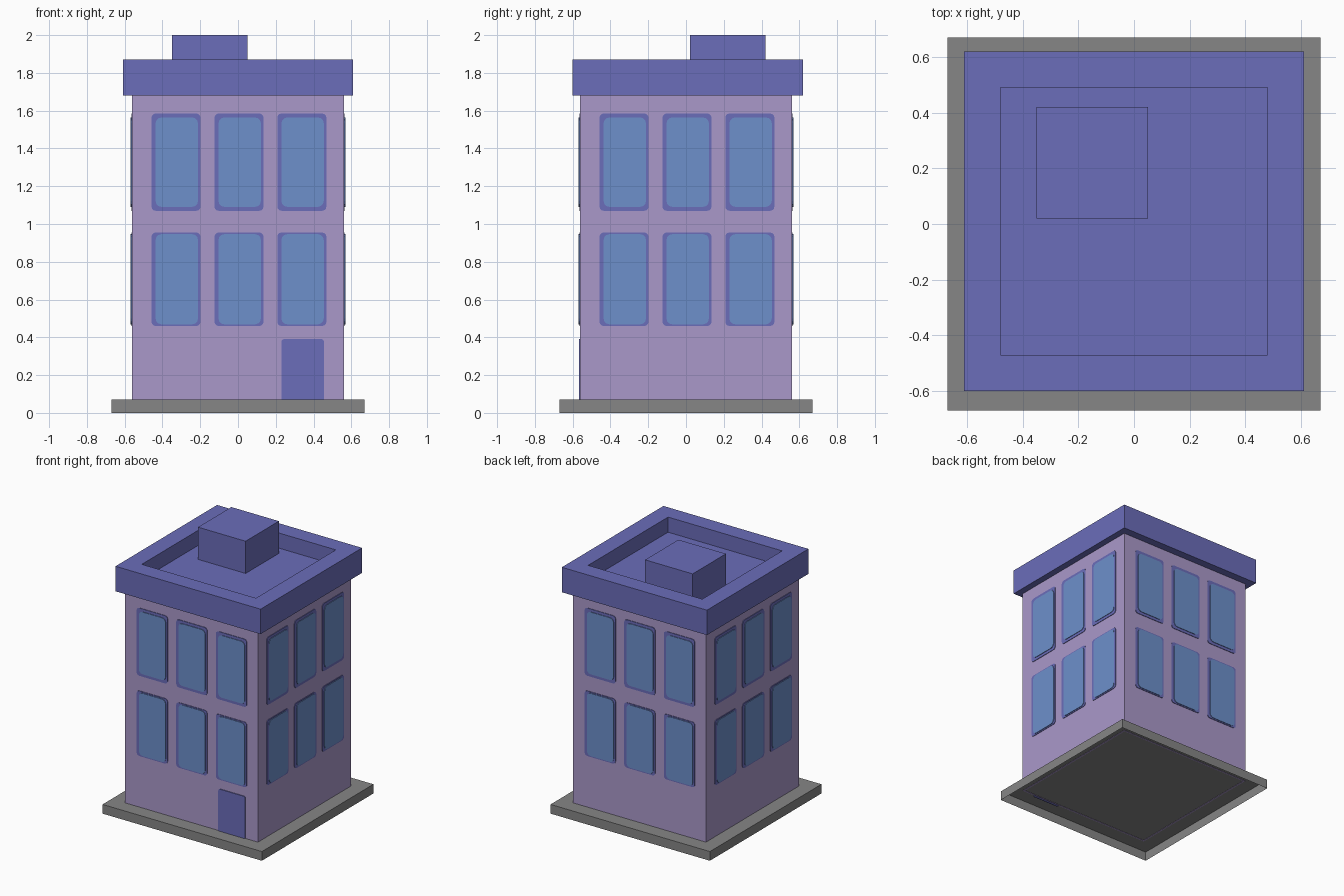
import bpy, bmesh, math
from mathutils import Matrix, Vector

if "Cube" in bpy.data.objects:
    bpy.data.objects.remove(bpy.data.objects["Cube"])


def material(name, r, g, b):
    lin = [(((c / 255) + 0.055) / 1.055) ** 2.4 for c in (r, g, b)]
    m = bpy.data.materials.new(name)
    m.diffuse_color = (*lin, 1)
    m.use_nodes = True
    m.node_tree.nodes["Principled BSDF"].inputs["Base Color"].default_value = m.diffuse_color
    return m


LILAC = material("lilac wall", 170, 153, 202)
BLUE = material("violet blue trim", 107, 109, 186)
GLASS = material("window blue", 109, 144, 203)
GREY = material("paving grey", 134, 134, 134)


def finish(name, bm, mat):
    bmesh.ops.recalc_face_normals(bm, faces=bm.faces)
    me = bpy.data.meshes.new(name)
    bm.to_mesh(me)
    bm.free()
    me.materials.append(mat)
    ob = bpy.data.objects.new(name, me)
    bpy.context.collection.objects.link(ob)
    return ob


def box(name, x0, x1, y0, y1, z0, z1, mat, drop_bottom=False):
    bm = bmesh.new()
    bmesh.ops.create_cube(bm, size=1)
    for v in bm.verts:
        v.co = Vector((x1 if v.co.x > 0 else x0, y1 if v.co.y > 0 else y0, z1 if v.co.z > 0 else z0))
    if drop_bottom:
        low = [f for f in bm.faces if all(abs(v.co.z - z0) < 1e-5 for v in f.verts)]
        bmesh.ops.delete(bm, geom=low, context='FACES_ONLY')
    return finish(name, bm, mat)


def frame(name, outer, inner, y, z0, z1, mat, floor=None):
    """Square ring; with a floor height it becomes a tray with a flat underside."""
    bm = bmesh.new()

    def loop(h, z):
        return [bm.verts.new((sx * h, y + sy * h, z)) for sx, sy in ((-1, -1), (1, -1), (1, 1), (-1, 1))]
    low = z0 if floor is None else floor
    loops = [loop(outer, z0), loop(outer, z1), loop(inner, z1), loop(inner, low)]
    if floor is None:
        loops.append(loops[0])
    for a, b in zip(loops, loops[1:]):
        for i in range(4):
            j = (i + 1) % 4
            bm.faces.new((a[i], a[j], b[j], b[i]))
    if floor is not None:
        bm.faces.new(loops[-1])
        bm.faces.new(loops[0])
    return finish(name, bm, mat)


WALL = 0.56


def plate(name, u0, u1, z0, z1, thick, radius, turn, mat):
    """Rounded thin plate on one wall; turn counts quarter turns from the front."""
    bm = bmesh.new()
    pts = []
    corners = ((u1 - radius, z0 + radius, -90), (u1 - radius, z1 - radius, 0),
               (u0 + radius, z1 - radius, 90), (u0 + radius, z0 + radius, 180))
    for cu, cz, start in corners:
        for k in range(4):
            a = math.radians(start + 30 * k)
            pts.append((cu + radius * math.cos(a), cz + radius * math.sin(a)))
    back = [bm.verts.new((u, -WALL + 0.001, z)) for u, z in pts]
    face = [bm.verts.new((u, -WALL - thick, z)) for u, z in pts]
    bm.faces.new(face)
    n = len(pts)
    for i in range(n):
        j = (i + 1) % n
        bm.faces.new((back[i], back[j], face[j], face[i]))
    bm.faces.new(back[::-1])
    bmesh.ops.transform(bm, matrix=Matrix.Rotation(turn * math.pi / 2, 4, 'Z'), verts=bm.verts)
    return finish(name, bm, mat)


# paving slab, hollow underneath
box("base_slab", -0.67, 0.67, -0.67, 0.67, 0, 0.07, GREY, drop_bottom=True)

# tower walls, a thin shell whose foot just shows under the slab
frame("walls", WALL, WALL - 0.012, 0, 0.068, 1.69, LILAC)

# roof tray with parapet, and the roof hut
frame("roof_parapet", 0.61, 0.48, 0.01, 1.68, 1.87, BLUE, floor=1.755)
box("roof_hut", -0.35, 0.05, 0.02, 0.42, 1.75, 2.0, BLUE)

# windows: three columns and two floors on all four sides
for side, turn in (("front", 0), ("right", 1), ("back", 2), ("left", 3)):
    for c, u in enumerate((-0.328, 0.005, 0.338)):
        for floor, z0, z1, rim in (("lower", 0.46, 0.955, 0.009), ("upper", 1.07, 1.585, 0.021)):
            tag = f"{side}_{floor}_{c + 1}"
            plate("window_frame_" + tag, u - 0.13, u + 0.13, z0, z1, 0.004, 0.022, turn, BLUE)
            plate("window_glass_" + tag, u - 0.108, u + 0.116, z0 + rim, z1 - rim,
                  0.008, 0.03, turn, GLASS)

# door
plate("front_door", 0.23, 0.455, 0.06, 0.39, 0.006, 0.012, 0, BLUE)
